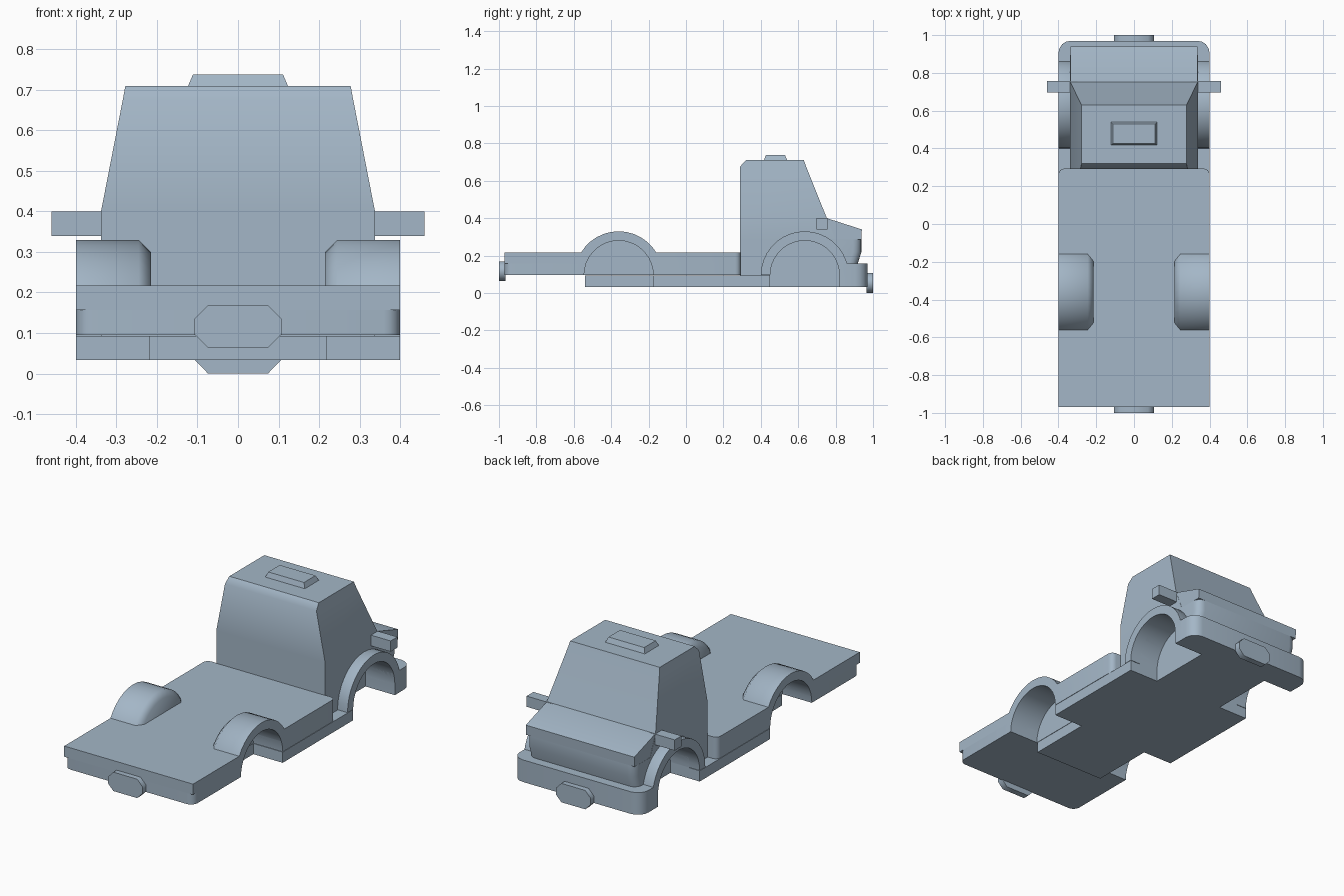
import bpy, bmesh, math

if "Cube" in bpy.data.objects:
    bpy.data.objects.remove(bpy.data.objects["Cube"])

paint = bpy.data.materials.new("blue_grey_paint")
paint.diffuse_color = (0.37, 0.47, 0.57, 1.0)
paint.use_nodes = True
paint.node_tree.nodes["Principled BSDF"].inputs["Base Color"].default_value = paint.diffuse_color


def loft(name, rings):
    """Skin closed rings of equal point count and cap both ends."""
    bm = bmesh.new()
    rows = [[bm.verts.new(p) for p in r] for r in rings]
    n = len(rows[0])
    for a, b in zip(rows, rows[1:]):
        for i in range(n):
            j = (i + 1) % n
            bm.faces.new((a[i], a[j], b[j], b[i]))
    bm.faces.new(rows[0])
    bm.faces.new(rows[-1])
    bmesh.ops.recalc_face_normals(bm, faces=bm.faces)
    me = bpy.data.meshes.new(name)
    bm.to_mesh(me)
    bm.free()
    me.materials.append(paint)
    ob = bpy.data.objects.new(name, me)
    bpy.context.collection.objects.link(ob)
    return ob


def plan(w, y0, y1, z, back=0.0, front=0.0):
    """Horizontal ring; back rounds the y0 corners, front the y1 corners."""
    half = []
    for y, s, r in ((y0, 1, back), (y1, -1, front)):
        if r:
            arc = [(w - r + r * math.sin(a), y + s * (r - r * math.cos(a)))
                   for a in (math.pi / 8 * k for k in range(5))]
            half += arc if s == 1 else arc[::-1]
        else:
            half.append((w, y))
    return [(x, y, z) for x, y in half] + [(-x, y, z) for x, y in half[::-1]]


def slab(name, w, y0, y1, z0, z1, back=0.0, front=0.0):
    return loft(name, [plan(w, y0, y1, z, back, front) for z in (z0, z1)])


def half_disc(x, cy, r, drop=0.0, n=18):
    ring = [(x, cy + r * math.cos(math.pi * k / n), 0.095 + r * math.sin(math.pi * k / n))
            for k in range(n + 1)]
    if drop:
        ring += [(x, cy - r, 0.095 - drop), (x, cy + r, 0.095 - drop)]
    return ring


parts, to_cut, wells = [], [], []

# Flat bed, with rounded lower corners at the tail
parts.append(slab("bed_deck", 0.4, -0.97, 0.293, 0.157, 0.217, front=0.03))
to_cut.append(parts[-1])
to_cut.append(slab("bed_lower", 0.4, -0.97, 0.293, 0.095, 0.157, back=0.04, front=0.03))

# Underbody and front bumper
to_cut.append(slab("underbody", 0.4, -0.54, 0.80, 0.033, 0.093))
to_cut.append(slab("front_bumper", 0.4, 0.80, 0.97, 0.033, 0.157, front=0.065))

# Lower nose, with rounded front corners and tucked-in base
to_cut.append(loft("lower_nose", [
    plan(0.338, 0.29, 0.91, 0.092, front=0.045),
    plan(0.338, 0.29, 0.918, 0.157, front=0.045),
    plan(0.338, 0.29, 0.938, 0.22, front=0.045),
    plan(0.338, 0.29, 0.938, 0.285, front=0.045)]))
parts += to_cut[1:]

# Sloping hood
side = [(0.29, 0.285), (0.29, 0.40), (0.753, 0.40), (0.94, 0.34), (0.938, 0.285)]
parts.append(loft("hood", [[(x, y, z) for y, z in side] for x in (-0.337, 0.337)]))

# Tapered cab with bevelled rear roof edge
parts.append(loft("cab", [
    plan(0.338, 0.29, 0.799, 0.285),
    plan(0.338, 0.29, 0.753, 0.40),
    plan(0.284, 0.29, 0.642, 0.677),
    plan(0.278, 0.32, 0.63, 0.71)]))

# Roof light box
parts.append(loft("roof_light", [
    plan(0.123, 0.417, 0.541, 0.71), plan(0.111, 0.427, 0.529, 0.738)]))

# Fenders, wheel wells and side mirrors
for s, label in ((1, "right"), (-1, "left")):
    for cy, end in ((-0.36, "rear"), (0.635, "front")):
        fender = loft(f"{end}_fender_{label}", [
            half_disc(s * 0.4, cy, 0.235),
            half_disc(s * 0.245, cy, 0.235),
            half_disc(s * 0.215, cy, 0.205)])
        parts.append(fender)
        to_cut.append(fender)
        well = loft(f"{end}_well_{label}", [
            half_disc(s * x, cy, 0.185, 0.2) for x in (0.218, 0.5)])
        well.hide_render = True
        wells.append(well)
    m = [(0.697, 0.34), (0.757, 0.34), (0.757, 0.4), (0.697, 0.4)]
    parts.append(loft(f"mirror_{label}", [[(s * x, y, z) for y, z in m] for x in (0.3, 0.46)]))

# Octagonal plates at both ends
for end, ys, zc in (("tail", (-1.0, -0.965), 0.116), ("nose", (0.965, 1.0), 0.053)):
    octo = [(0.107, -0.019), (0.107, 0.019), (0.074, 0.053), (-0.074, 0.053),
            (-0.107, 0.019), (-0.107, -0.019), (-0.074, -0.053), (0.074, -0.053)]
    parts.append(loft(f"{end}_plate", [[(x, y, zc + z) for x, z in octo] for y in ys]))

# Cut the wheel wells
for ob in to_cut:
    bpy.context.view_layer.objects.active = ob
    for well in wells:
        mod = ob.modifiers.new("well", 'BOOLEAN')
        mod.operation = 'DIFFERENCE'
        mod.solver = 'EXACT'
        mod.object = well
        bpy.ops.object.modifier_apply(modifier=mod.name)
for well in wells:
    bpy.data.objects.remove(well)

# Smooth curved surfaces and soft bevels, keep the creases sharp
bpy.ops.object.select_all(action='DESELECT')
for ob in parts:
    ob.select_set(True)
bpy.context.view_layer.objects.active = parts[0]
bpy.ops.object.shade_smooth_by_angle(angle=math.radians(46.5))
